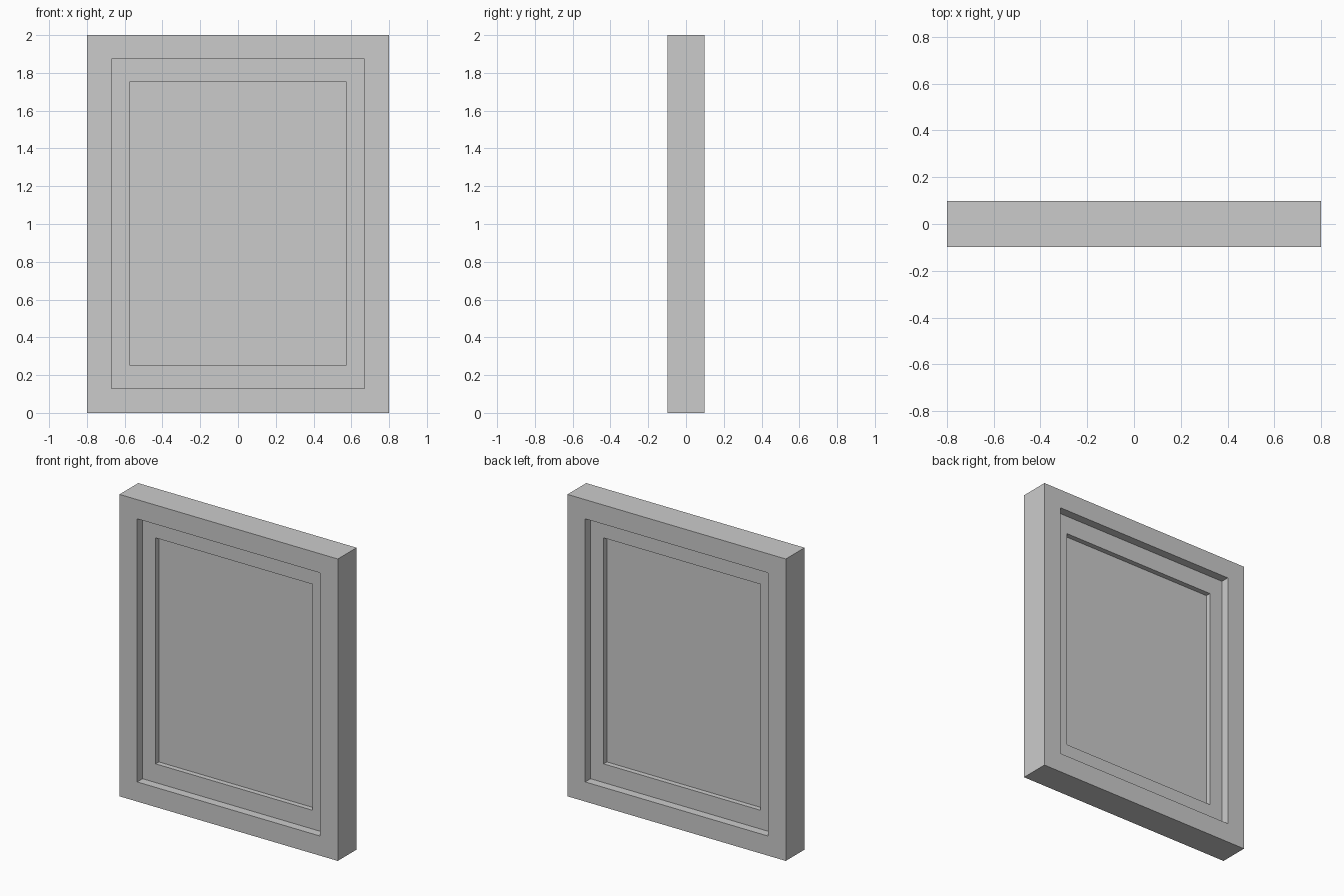
import bpy, bmesh

if "Cube" in bpy.data.objects:
    bpy.data.objects.remove(bpy.data.objects["Cube"])

grey = bpy.data.materials.new("plain grey")
grey.diffuse_color = (0.6, 0.6, 0.6, 1)
grey.use_nodes = True
grey.node_tree.nodes["Principled BSDF"].inputs["Base Color"].default_value = grey.diffuse_color

# Stepped rectangles from the thin middle panel out to the rim:
# half width, bottom, top, half thickness
PANEL = (0.574, 0.254, 1.751, 0.008)
INNER_EDGE = (0.574, 0.254, 1.751, 0.042)
INNER_FRAME = (0.67, 0.13, 1.873, 0.042)
OUTER_EDGE = (0.67, 0.13, 1.873, 0.098)
RIM = (0.8, 0.0, 2.0, 0.098)
steps = [PANEL, INNER_EDGE, INNER_FRAME, OUTER_EDGE, RIM]

bm = bmesh.new()


def rectangle(step, side):
    w, lo, hi, t = step
    return [bm.verts.new((x, side * t, z))
            for x, z in ((-w, lo), (w, lo), (w, hi), (-w, hi))]


# Front steps outward to the rim, then back steps inward (mirrored)
loops = [rectangle(s, -1) for s in steps]
loops += [rectangle(s, 1) for s in reversed(steps)]

# Middle panel faces, and the walls and frames between the loops
bm.faces.new(loops[0])
bm.faces.new(loops[-1])
for a, b in zip(loops, loops[1:]):
    for i in range(4):
        j = (i + 1) % 4
        bm.faces.new((a[i], a[j], b[j], b[i]))
bmesh.ops.recalc_face_normals(bm, faces=bm.faces)

mesh = bpy.data.meshes.new("framed_panel")
bm.to_mesh(mesh)
bm.free()
mesh.materials.append(grey)
panel = bpy.data.objects.new("framed_panel", mesh)
bpy.context.collection.objects.link(panel)
